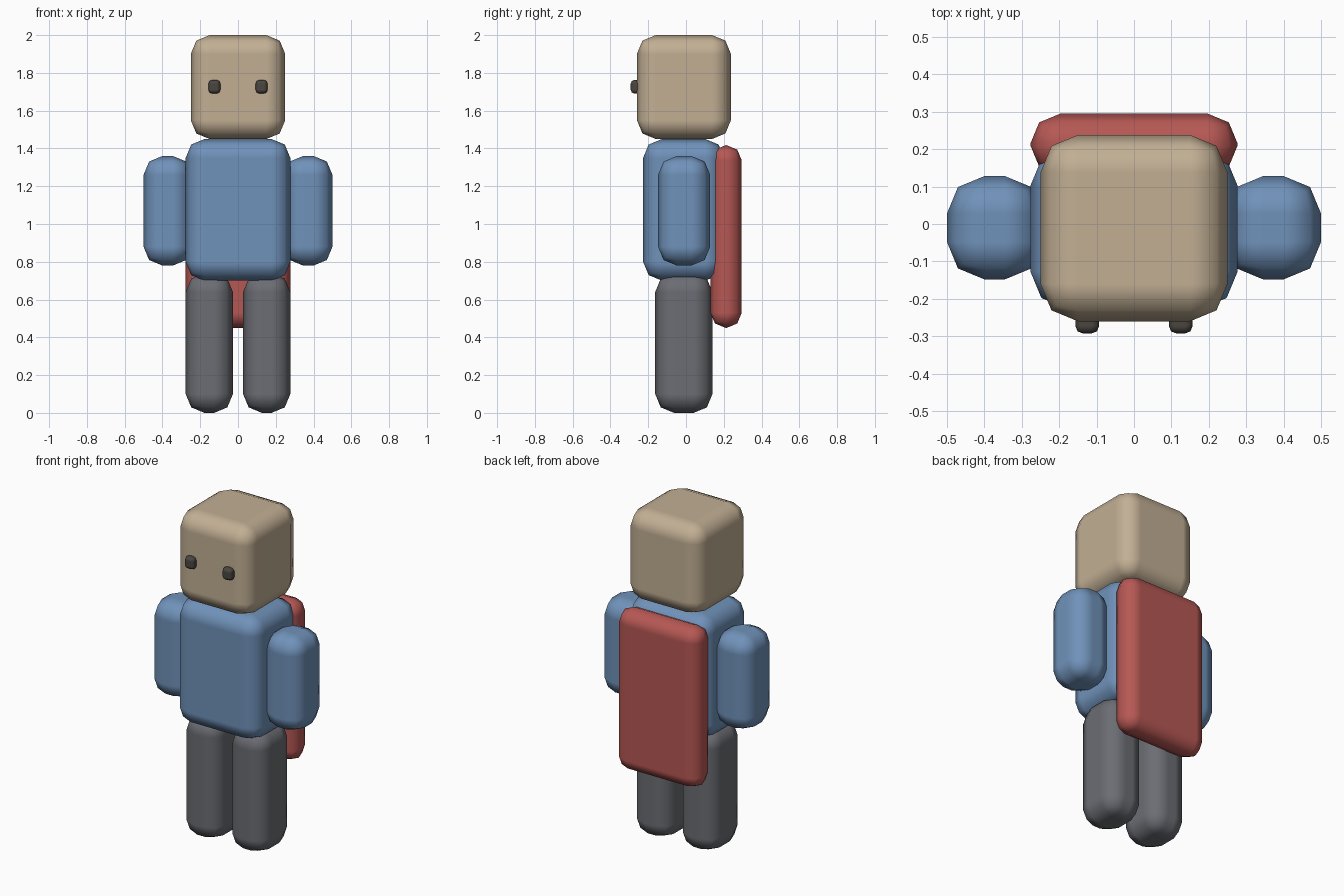
import bpy

if "Cube" in bpy.data.objects:
    bpy.data.objects.remove(bpy.data.objects["Cube"])


def material(name, rgb):
    """Flat colour given as 0-255 sRGB, stored as linear."""
    mat = bpy.data.materials.new(name)
    lin = [((c / 255 + 0.055) / 1.055) ** 2.4 for c in rgb]
    mat.diffuse_color = (*lin, 1.0)
    mat.use_nodes = True
    mat.node_tree.nodes["Principled BSDF"].inputs["Base Color"].default_value = mat.diffuse_color
    return mat


TAN = material("tan skin", (194, 175, 148))
BLUE = material("blue cloth", (112, 146, 186))
GREY = material("dark grey cloth", (107, 109, 115))
RED = material("red cloth", (182, 88, 84))
DARK = material("dark eye", (74, 70, 64))


def rounded_box(name, lo, hi, bevel, mat):
    """Box between two corners with two-step rounded edges, smooth shaded."""
    centre = [(a + b) / 2 for a, b in zip(lo, hi)]
    bpy.ops.mesh.primitive_cube_add(size=1, location=centre)
    ob = bpy.context.object
    ob.name = name
    ob.scale = [b - a for a, b in zip(lo, hi)]
    bpy.ops.object.transform_apply(location=False, rotation=False, scale=True)
    ob.data.materials.append(mat)
    bpy.ops.object.shade_smooth()
    mod = ob.modifiers.new("round edges", 'BEVEL')
    mod.width = bevel
    mod.segments = 2
    mod.limit_method = 'NONE'
    mod.harden_normals = True
    return ob


# Head, torso and cape
rounded_box("head", (-0.25, -0.26, 1.45), (0.25, 0.238, 2.0), 0.1, TAN)
rounded_box("torso", (-0.277, -0.227, 0.70), (0.277, 0.202, 1.45), 0.1, BLUE)
rounded_box("cape", (-0.277, 0.13, 0.45), (0.277, 0.295, 1.417), 0.08, RED)

# Paired parts: x range is mirrored for the left side
PAIRS = [
    ("arm", (0.245, 0.5), (-0.148, 0.128), (0.78, 1.36), 0.1, BLUE),
    ("leg", (0.027, 0.277), (-0.163, 0.14), (0.0, 0.74), 0.1, GREY),
    ("eye", (0.093, 0.157), (-0.293, -0.238), (1.69, 1.763), 0.021, DARK),
]
for part, xs, ys, zs, bevel, mat in PAIRS:
    for side, sign in (("right", 1), ("left", -1)):
        x0, x1 = sorted(sign * x for x in xs)
        rounded_box(f"{side}_{part}", (x0, ys[0], zs[0]), (x1, ys[1], zs[1]),
                    bevel, mat)
